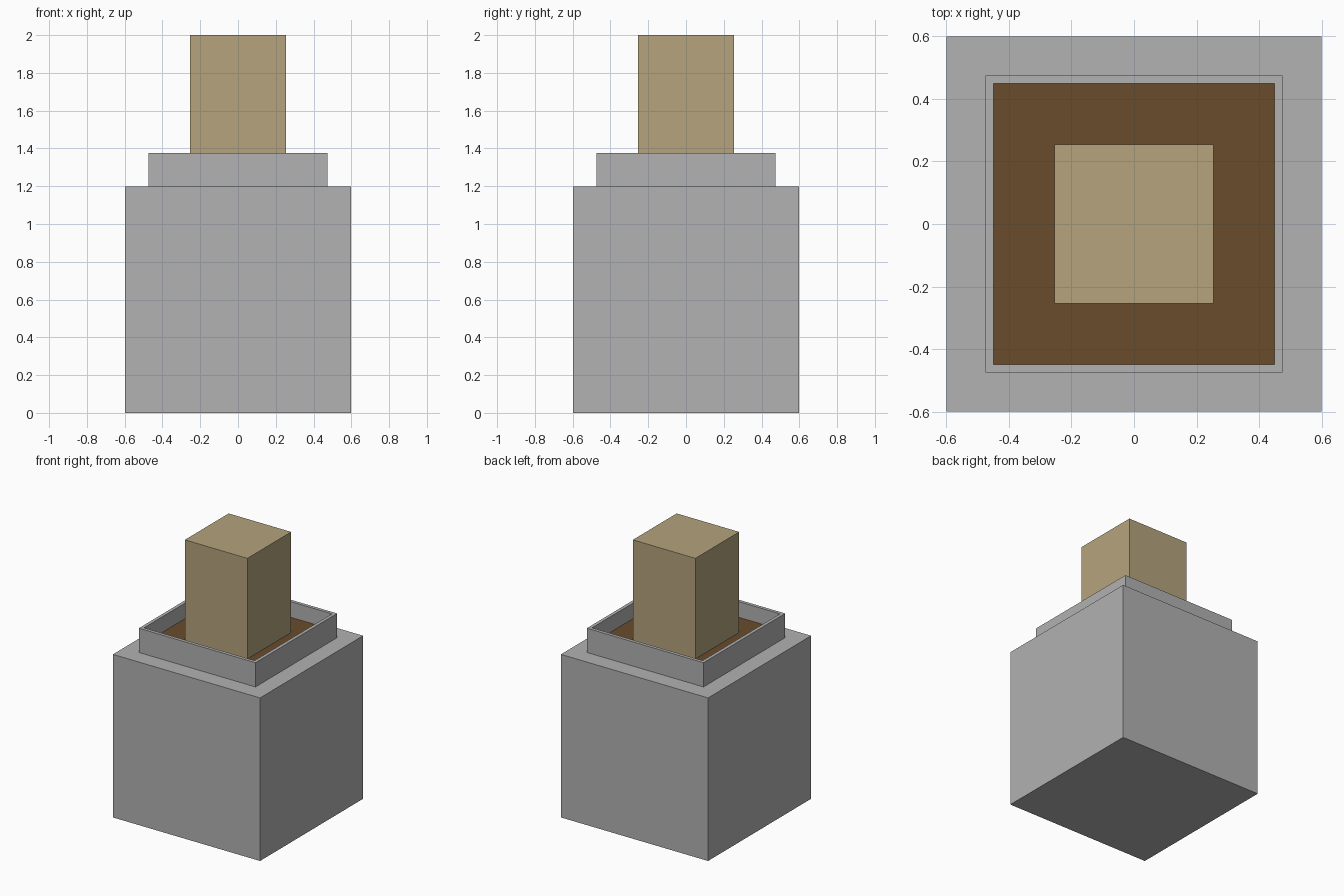
import bpy, bmesh
from mathutils import Matrix

if "Cube" in bpy.data.objects:
    bpy.data.objects.remove(bpy.data.objects["Cube"])


def material(name, rgb):
    m = bpy.data.materials.new(name)
    m.diffuse_color = (*rgb, 1)
    m.use_nodes = True
    m.node_tree.nodes["Principled BSDF"].inputs["Base Color"].default_value = m.diffuse_color
    return m


GREY = material("stone grey", (0.445, 0.445, 0.445))
BROWN = material("soil brown", (0.144, 0.072, 0.026))
TAN = material("light tan", (0.462, 0.371, 0.205))


def block(name, half, z0, z1, mats, wall=0, depth=0):
    """Square block; with a wall thickness its top is sunk into a tray whose floor takes the second material."""
    bm = bmesh.new()
    bmesh.ops.create_cube(bm, size=1, matrix=Matrix.Translation((0, 0, (z0 + z1) / 2))
                          @ Matrix.Diagonal((2 * half, 2 * half, z1 - z0, 1)))
    if wall:
        bm.normal_update()
        top = max(bm.faces, key=lambda f: f.calc_center_median().z)
        bmesh.ops.inset_region(bm, faces=[top], thickness=wall)
        floor = bmesh.ops.extrude_discrete_faces(bm, faces=[top])["faces"][0]
        for v in floor.verts:
            v.co.z -= depth
        floor.material_index = 1
        bmesh.ops.recalc_face_normals(bm, faces=bm.faces)
    me = bpy.data.meshes.new(name)
    bm.to_mesh(me)
    bm.free()
    for m in mats:
        me.materials.append(m)
    ob = bpy.data.objects.new(name, me)
    bpy.context.collection.objects.link(ob)


# Large base cube
block("base", 0.598, 0, 1.198, [GREY])
# Rim with a sunken soil floor
block("rim", 0.474, 1.198, 1.376, [GREY, BROWN], wall=0.035, depth=0.115)
# Upright post standing on the soil
block("post", 0.254, 1.261, 2.0, [TAN])
